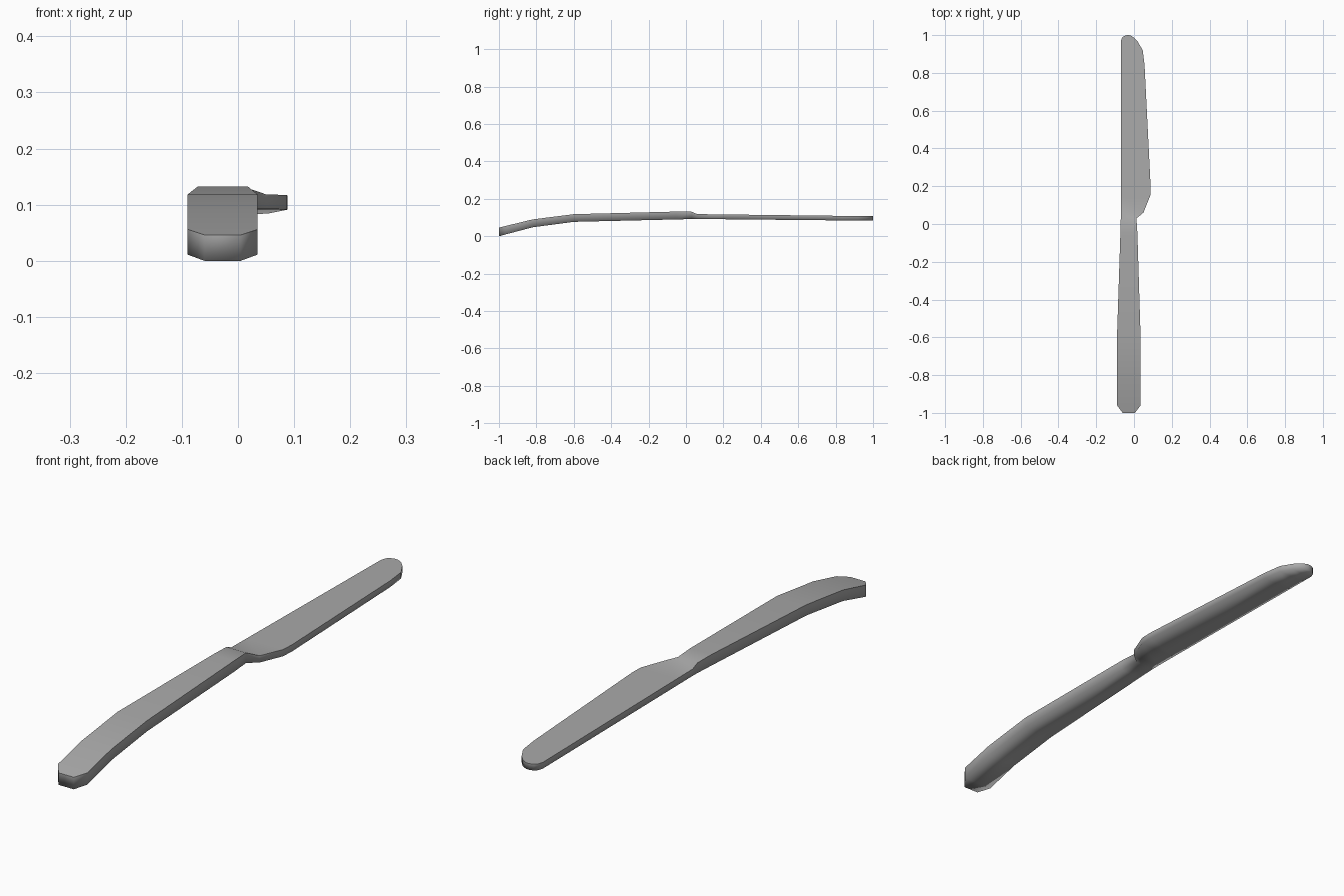
import bpy, bmesh

old = bpy.data.objects.get("Cube")
if old:
    bpy.data.objects.remove(old, do_unlink=True)

steel = bpy.data.materials.new("brushed_steel")
steel.use_nodes = True
colour = (0.4, 0.4, 0.4, 1)
steel.diffuse_color = colour
steel.node_tree.nodes["Principled BSDF"].inputs["Base Color"].default_value = colour


def loft(name, stations):
    """Skin rectangular sections given as (y, left, right, bottom, top)."""
    bm = bmesh.new()
    rings = []
    for y, left, right, bottom, top in stations:
        corners = ((left, bottom), (right, bottom), (right, top), (left, top))
        rings.append([bm.verts.new((x, y, z)) for x, z in corners])
    for a, b in zip(rings, rings[1:]):
        for i in range(4):
            j = (i + 1) % 4
            bm.faces.new((a[i], a[j], b[j], b[i]))
        # crisp rim around the upper surface
        for i in (2, 3):
            bm.edges.get((a[i], b[i])).smooth = False
    for ring in (rings[0], rings[-1]):
        bm.faces.new(ring)
        bm.edges.get((ring[2], ring[3])).smooth = False
    bmesh.ops.recalc_face_normals(bm, faces=bm.faces)
    for face in bm.faces:
        face.smooth = True
    mesh = bpy.data.meshes.new(name)
    bm.to_mesh(mesh)
    bm.free()
    mesh.materials.append(steel)
    obj = bpy.data.objects.new(name, mesh)
    bpy.context.collection.objects.link(obj)
    return obj


# Curved handle, tapering towards the blade and stepping down onto it
handle = [
    (-1, -.06, .005, 0, .046),
    (-.96, -.09, .035, .011, .056),
    (-.82, -.09, .035, .048, .09),
    (-.6, -.09, .035, .077, .118),
    (-.05, -.072, .018, .09, .132),
    (.03, -.07, .013, .092, .131),
]

# Blade outline as (y, spine, cutting edge); thickness falls towards the tip
outline = [
    (.06, -.07, .05), (.15, -.07, .086), (.2, -.07, .088),
    (.84, -.07, .056), (.92, -.07, .046), (.965, -.07, .02),
    (.985, -.064, .002), (.995, -.053, -.012), (1, -.038, -.025),
]
blade = [(y, spine, edge, .093 - .01 * y, .119 - .012 * y)
         for y, spine, edge in outline]

loft("table_knife", handle + blade)
